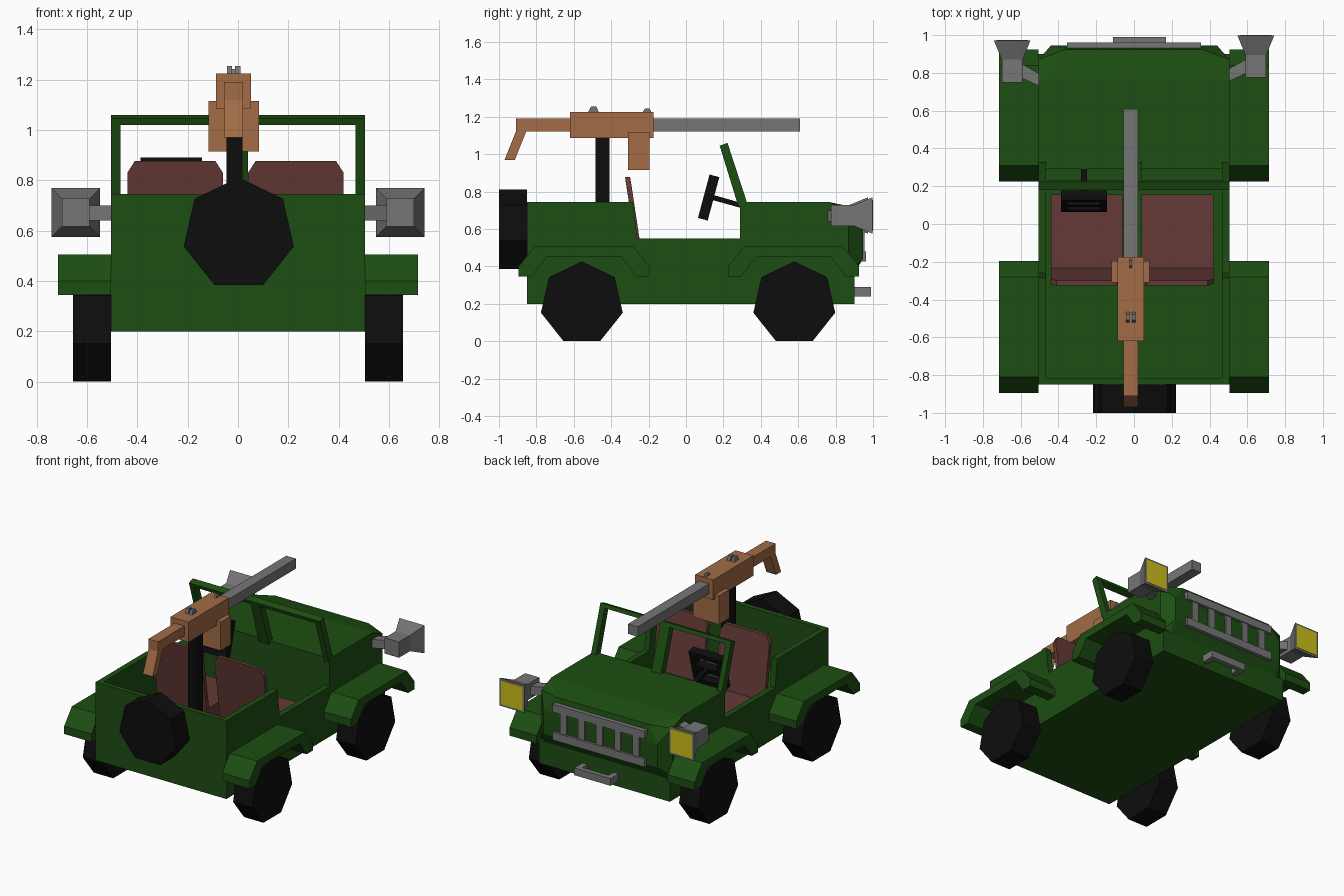
import bpy, bmesh, math
from mathutils import Matrix, Vector

if "Cube" in bpy.data.objects:
    bpy.data.objects.remove(bpy.data.objects["Cube"])


def material(name, rgb):
    m = bpy.data.materials.new(name)
    m.diffuse_color = (*rgb, 1)
    m.use_nodes = True
    m.node_tree.nodes["Principled BSDF"].inputs["Base Color"].default_value = m.diffuse_color
    return m


GREEN = material("green paint", (0.012, 0.075, 0.006))
BLACK = material("black rubber", (0.004, 0.004, 0.004))
BROWN = material("tan wood", (0.36, 0.15, 0.06))
SEAT = material("red brown cloth", (0.13, 0.042, 0.038))
GREY = material("grey metal", (0.18, 0.18, 0.18))
YELLOW = material("yellow lens", (0.6, 0.52, 0.01))


def finish(name, bm, mat):
    bmesh.ops.recalc_face_normals(bm, faces=bm.faces)
    me = bpy.data.meshes.new(name)
    bm.to_mesh(me)
    bm.free()
    me.materials.append(mat)
    ob = bpy.data.objects.new(name, me)
    bpy.context.collection.objects.link(ob)
    return ob


def boxes(name, bounds, mat, matrix=Matrix()):
    """Boxes given as (x0, x1, y0, y1, z0, z1), joined in one object."""
    bm = bmesh.new()
    for x0, x1, y0, y1, z0, z1 in bounds:
        t = Matrix.Translation(((x0 + x1) / 2, (y0 + y1) / 2, (z0 + z1) / 2))
        s = Matrix.Diagonal((x1 - x0, y1 - y0, z1 - z0, 1))
        bmesh.ops.create_cube(bm, size=1, matrix=matrix @ t @ s)
    return finish(name, bm, mat)


def loft(name, rings, mat):
    bm = bmesh.new()
    vs = [[bm.verts.new(p) for p in r] for r in rings]
    n = len(vs[0])
    for a, b in zip(vs, vs[1:]):
        for i in range(n):
            bm.faces.new((a[i], a[(i + 1) % n], b[(i + 1) % n], b[i]))
    bm.faces.new(vs[0])
    bm.faces.new(vs[-1])
    return finish(name, bm, mat)


def prism(name, pts, a, b, mat, axis="x"):
    put = {"x": lambda p, q, t: (t, p, q),
           "y": lambda p, q, t: (p, t, q),
           "z": lambda p, q, t: (p, q, t)}[axis]
    return loft(name, [[put(p, q, t) for p, q in pts] for t in (a, b)], mat)


def tyre(name, u, v, a, b, axis):
    r, step = 0.2245, 2 * math.pi / 7
    pts = [(u + r * math.sin(k * step), v + r * math.cos(k * step)) for k in range(7)]
    prism(name, pts, a, b, BLACK, axis)


# Body tub: floor, tail, and side walls with the door dip
boxes("chassis_floor", [(-0.505, 0.505, -0.85, 0.90, 0.20, 0.36)], GREEN)
boxes("tail_panel", [(-0.465, 0.465, -0.85, -0.815, 0.36, 0.745)], GREEN)
wall = [(-0.85, 0.36), (0.29, 0.36), (0.29, 0.55), (-0.26, 0.55), (-0.285, 0.745), (-0.85, 0.745)]
for s, side in ((-1, "left"), (1, "right")):
    prism(side + "_side_wall", wall, s * 0.465, s * 0.505, GREEN)

# Hood and nose with chamfered corners
bm = bmesh.new()
nose = [(0.505, 0.29, 0.36), (0.505, 0.29, 0.745), (0.505, 0.76, 0.745), (0.505, 0.87, 0.70),
        (0.36, 0.925, 0.71), (0.44, 0.945, 0.60), (0.44, 0.945, 0.44), (0.505, 0.87, 0.36),
        (0.44, 0.90, 0.36)]
for x, y, z in nose:
    for s in (-1, 1):
        bm.verts.new((s * x, y, z))
bmesh.ops.convex_hull(bm, input=bm.verts)
bmesh.ops.dissolve_limit(bm, angle_limit=0.02, verts=bm.verts, edges=bm.edges)
finish("hood", bm, GREEN)

# Fenders and wheels
arch = [(0.35, 0.345), (0.35, 0.40), (0.265, 0.505), (-0.265, 0.505), (-0.35, 0.40), (-0.35, 0.345),
        (-0.28, 0.345), (-0.20, 0.45), (0.20, 0.45), (0.28, 0.345)]
for s, side in ((-1, "left"), (1, "right")):
    for end, fy, wy in (("front", 0.575, 0.579), ("rear", -0.545, -0.557)):
        prism(f"{end}_{side}_fender", [(fy + y, z) for y, z in arch], s * 0.505, s * 0.715, GREEN)
        tyre(f"{end}_{side}_wheel", wy, 0.202, s * 0.505, s * 0.655, "x")
tyre("spare_wheel", 0.003, 0.587, -1.0, -0.85, "y")

# Windshield frame
post = [(0.28, 0.72), (0.333, 0.72), (0.222, 1.06), (0.18, 1.045)]
for name, a, b in (("left", -0.505, -0.467), ("middle", -0.035, 0.04), ("right", 0.467, 0.505)):
    prism(name + "_windshield_post", post, a, b, GREEN)
prism("windshield_top_bar", [(0.18, 1.045), (0.222, 1.06), (0.231, 1.035), (0.189, 1.02)],
      -0.505, 0.505, GREEN)

# Seats
for name, a, b in (("left", -0.44, -0.06), ("right", 0.04, 0.42)):
    boxes(name + "_seat_cushion", [(a, b, -0.25, 0.155, 0.36, 0.45)], SEAT)
    back = [[(a, y, 0.40), (b, y, 0.40), (b, y - 0.065, 0.83), (b - 0.03, y - 0.073, 0.877),
             (a + 0.03, y - 0.073, 0.877), (a, y - 0.065, 0.83)] for y in (-0.253, -0.226)]
    loft(name + "_seat_back", back, SEAT)

# Steering wheel: tilted frame with cross bar, plus column
tilt = Matrix.Translation((-0.265, 0.121, 0.768)) @ Matrix.Rotation(math.radians(-15), 4, "X")
d = 0.027
boxes("steering_wheel", [(-0.122, 0.122, -d, d, 0.085, 0.12), (-0.122, 0.122, -d, d, -0.12, -0.085),
                         (-0.122, -0.087, -d, d, -0.085, 0.085), (0.087, 0.122, -d, d, -0.085, 0.085),
                         (-0.087, 0.087, -d, d, -0.02, 0.02)], BLACK, tilt)
prism("steering_column", [(0.14, 0.755), (0.145, 0.782), (0.31, 0.735), (0.31, 0.708)],
      -0.28, -0.25, BLACK)

# Grille and front bumper
bars = [(-0.355, 0.355, 0.925, 0.962, z, z + 0.055) for z in (0.425, 0.62)]
bars += [(x - 0.025, x + 0.025, 0.93, 0.955, 0.48, 0.62) for x in (-0.28, -0.14, 0, 0.14, 0.28)]
boxes("grille", bars, GREY)
boxes("front_bumper", [(-0.11, 0.17, 0.955, 0.99, 0.24, 0.29), (-0.11, -0.07, 0.90, 0.955, 0.24, 0.29),
                       (0.13, 0.17, 0.90, 0.955, 0.24, 0.29)], GREY)

# Headlights on side arms
for s, side, y in ((-1, "left", 0.75), (1, "right", 0.775)):
    c = s * 0.645
    rings = [[(c - h, y + t, 0.672 - h), (c + h, y + t, 0.672 - h), (c + h, y + t, 0.672 + h),
              (c - h, y + t, 0.672 + h)] for t, h in ((0, 0.055), (0.12, 0.055), (0.222, 0.097))]
    loft(side + "_headlight", rings, GREY)
    boxes(side + "_lens", [(c - 0.083, c + 0.083, y + 0.215, y + 0.225, 0.589, 0.755)], YELLOW)
    arm = [(s * 0.5, y - 0.02), (s * 0.6, y + 0.025), (s * 0.6, y + 0.10), (s * 0.5, y + 0.045)]
    prism(side + "_headlight_arm", arm, 0.64, 0.70, GREY, "z")

# Mounted gun
boxes("gun_post", [(-0.046, 0.018, -0.485, -0.41, 0.36, 1.09)], BLACK)
boxes("gun_receiver", [(-0.087, 0.052, -0.62, -0.175, 1.085, 1.225)], BROWN)
boxes("gun_magazine", [(-0.118, 0.083, -0.31, -0.195, 0.915, 1.115)], BROWN)
prism("gun_stock", [(-0.91, 1.19), (-0.62, 1.19), (-0.62, 1.12), (-0.855, 1.12), (-0.915, 0.97),
                    (-0.97, 0.97), (-0.91, 1.12)], -0.055, 0.02, BROWN)
boxes("gun_barrel", [(-0.055, 0.02, -0.175, 0.61, 1.12, 1.19)], GREY)
for x in (-0.043, -0.011):
    prism("rear_sight", [(-0.522, 1.225), (-0.466, 1.225), (-0.48, 1.255), (-0.508, 1.255)],
          x, x + 0.02, GREY)
prism("front_sight", [(-0.232, 1.225), (-0.185, 1.225), (-0.195, 1.243), (-0.22, 1.243)],
      -0.025, -0.01, GREY)
